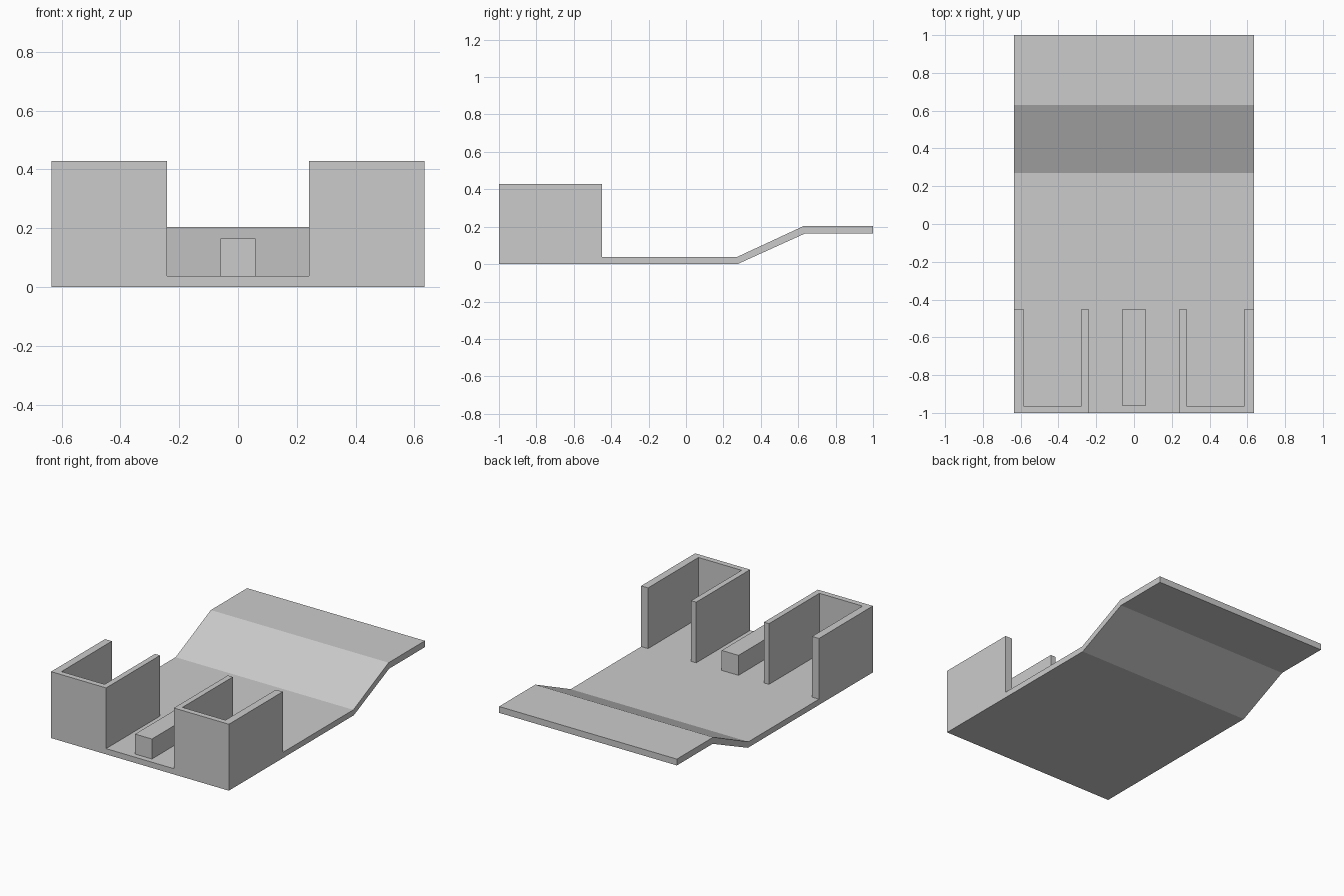
import bpy, bmesh

if "Cube" in bpy.data.objects:
    bpy.data.objects.remove(bpy.data.objects["Cube"])

W = 0.635   # half width
T = 0.037   # plate thickness


def prism(name, profile, place, offset):
    """Extrude a flat outline (mapped to 3D by place) along offset."""
    bm = bmesh.new()
    face = bm.faces.new([bm.verts.new(place(a, b)) for a, b in profile])
    ext = bmesh.ops.extrude_face_region(bm, geom=[face])
    verts = [g for g in ext["geom"] if isinstance(g, bmesh.types.BMVert)]
    bmesh.ops.translate(bm, verts=verts, vec=offset)
    bmesh.ops.recalc_face_normals(bm, faces=bm.faces)
    mesh = bpy.data.meshes.new(name)
    bm.to_mesh(mesh)
    bm.free()
    obj = bpy.data.objects.new(name, mesh)
    bpy.context.collection.objects.link(obj)
    return obj


# Base plate with a ramp up to a raised rear shelf (side profile in y, z)
plate = [(-1, 0), (0.275, 0), (0.635, 0.163), (1, 0.163),
         (1, 0.204), (0.63, 0.204), (0.27, T), (-1, T)]
prism("ramped_plate", plate, lambda y, z: (-W, y, z), (2 * W, 0, 0))

# U-shaped walls open to the rear (plan in x, y), mirrored to the other side
walls = [(0.242, -1), (W, -1), (W, -0.45), (0.586, -0.45),
         (0.586, -0.964), (0.278, -0.964), (0.278, -0.45), (0.242, -0.45)]
pocket = prism("pocket_walls", walls, lambda x, y: (x, y, T), (0, 0, 0.429 - T))
pocket.modifiers.new("Mirror", "MIRROR")

# Central guide block
block = [(-0.06, -0.964), (0.06, -0.964), (0.06, -0.45), (-0.06, -0.45)]
prism("guide_block", block, lambda x, y: (x, y, T), (0, 0, 0.166 - T))
